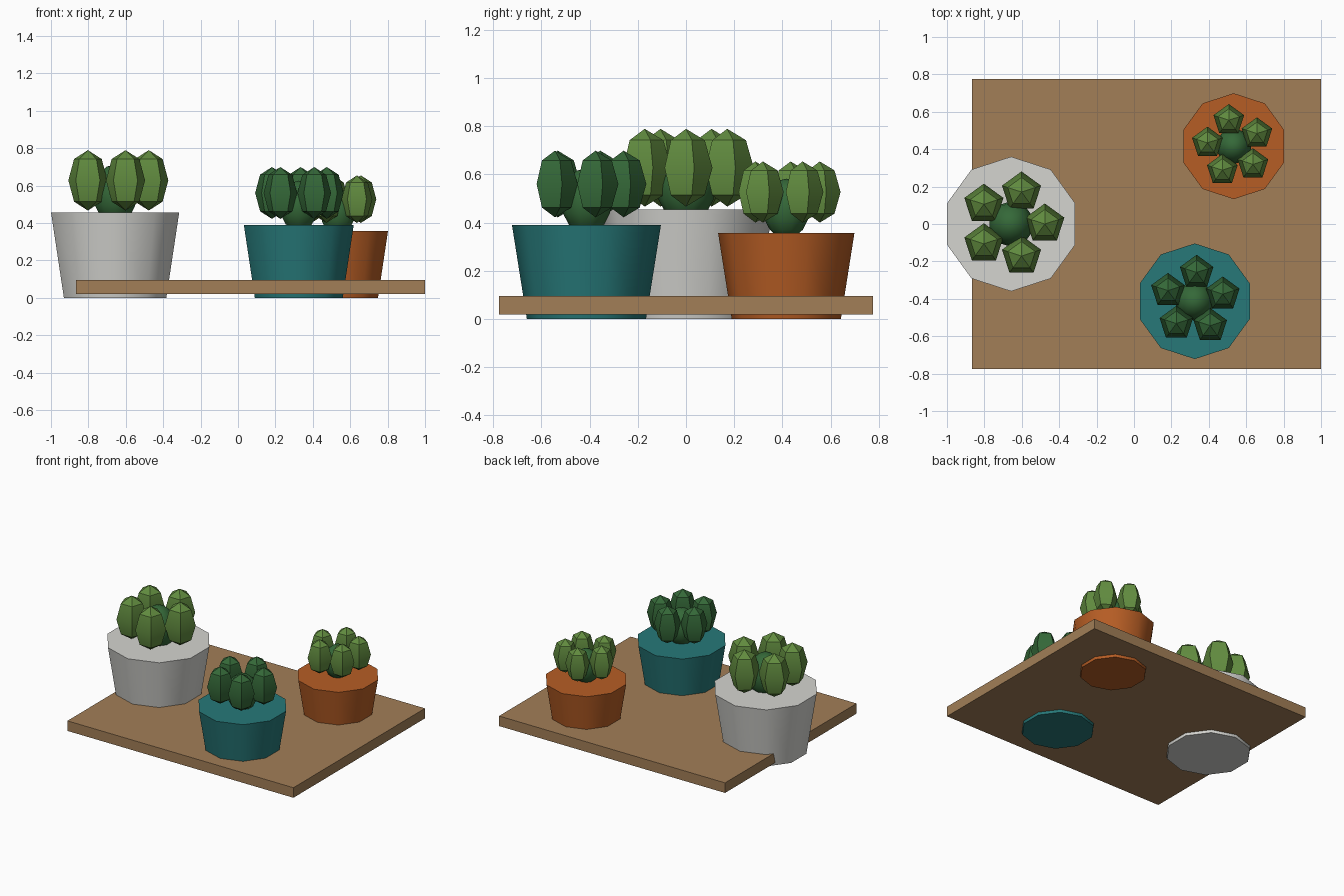
import bpy
import math

if "Cube" in bpy.data.objects:
    bpy.data.objects.remove(bpy.data.objects["Cube"])


def material(name, rgb):
    m = bpy.data.materials.new(name)
    m.diffuse_color = (*rgb, 1)
    m.use_nodes = True
    m.node_tree.nodes["Principled BSDF"].inputs["Base Color"].default_value = m.diffuse_color
    return m


WOOD = material("wood", (0.36, 0.21, 0.095))
WHITE = material("white_glaze", (0.66, 0.66, 0.63))
TEAL = material("teal_glaze", (0.02, 0.19, 0.19))
ORANGE = material("orange_clay", (0.47, 0.11, 0.018))
DARK = material("dark_green", (0.035, 0.14, 0.04))
LIGHT = material("light_green", (0.12, 0.26, 0.05))


def finish(name, mat, smooth=True):
    ob = bpy.context.object
    ob.name = name
    ob.data.materials.append(mat)
    bpy.ops.object.transform_apply(location=False, rotation=False, scale=True)
    if smooth:
        bpy.ops.object.shade_smooth_by_angle(angle=math.radians(40))
    return ob


def ball(name, mat, loc, r, h, segs, rings):
    bpy.ops.mesh.primitive_uv_sphere_add(segments=segs, ring_count=rings, radius=1, location=loc)
    bpy.context.object.scale = (r, r, h)
    return finish(name, mat)


def potted_cactus(name, x, y, r, height, phase, pot_mat, lobe_mat):
    # tapered ten-sided pot
    bpy.ops.mesh.primitive_cone_add(vertices=10, radius1=r * 0.8, radius2=r,
                                    depth=height, location=(x, y, height / 2))
    finish(name + "_pot", pot_mat)
    # central body
    ball(name + "_cactus_body", DARK, (x, y, height + 0.10), r * 0.34, r * 0.44, 10, 8)
    # ring of five-sided lobes
    top = height + 0.155 + r * 0.05
    for i in range(5):
        a = phase + i * math.tau / 5
        ball(f"{name}_cactus_lobe_{i + 1}", lobe_mat,
             (x + r * 0.5 * math.cos(a), y + r * 0.5 * math.sin(a), top),
             r * 0.305, r * 0.448, 5, 4)


# wooden tray
bpy.ops.mesh.primitive_cube_add(size=1, location=(0.0675, 0, 0.0575))
bpy.context.object.scale = (1.865, 1.55, 0.075)
finish("tray", WOOD, smooth=False)

# three pots of cacti
potted_cactus("white", -0.657, 0.0, 0.36, 0.455, 0.0, WHITE, LIGHT)
potted_cactus("teal", 0.325, -0.413, 0.309, 0.39, 0.25, TEAL, DARK)
potted_cactus("orange", 0.533, 0.416, 0.283, 0.358, 0.5, ORANGE, LIGHT)
